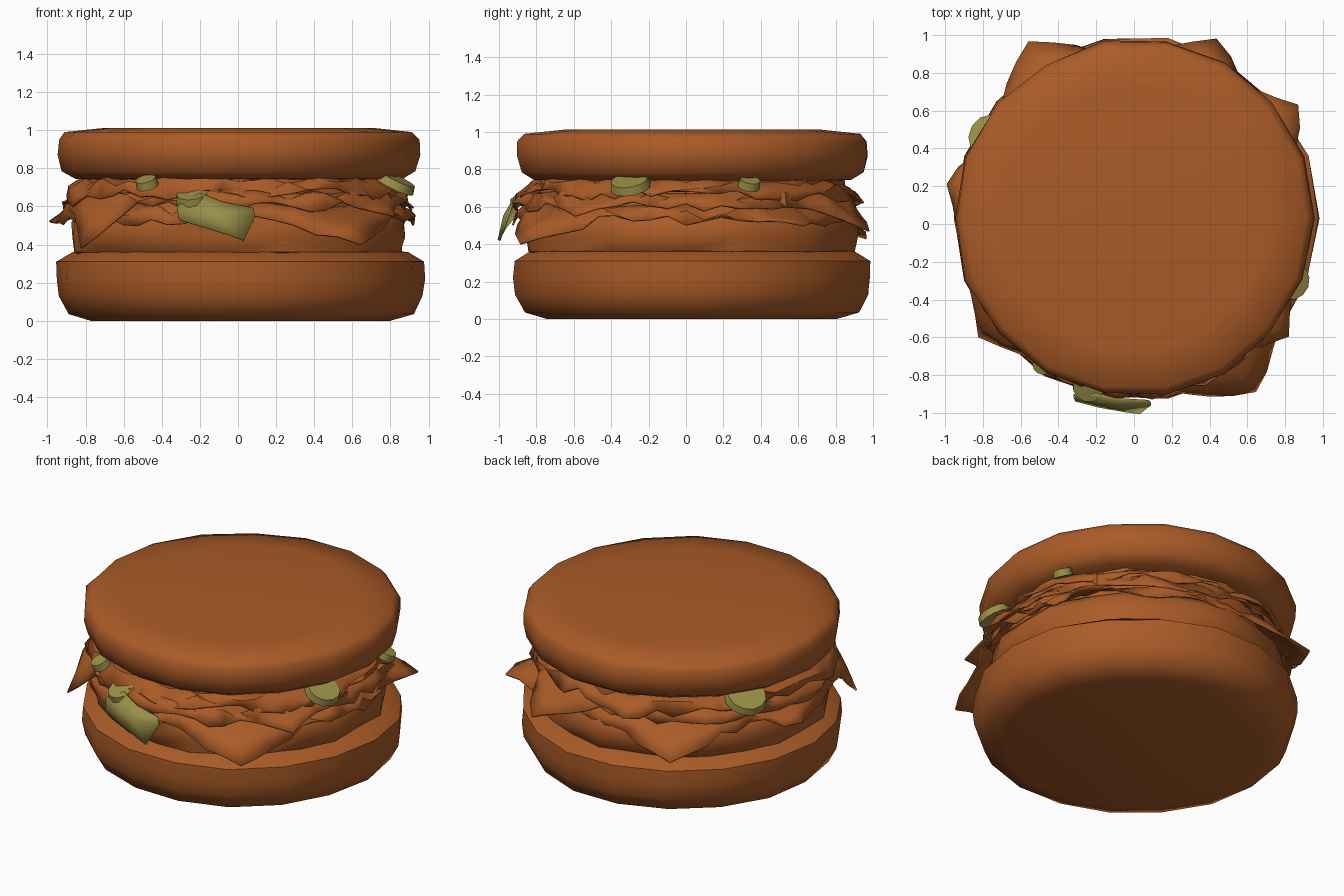
import bpy, bmesh, math, random
from mathutils import Vector

cube = bpy.data.objects.get("Cube")
if cube:
    bpy.data.objects.remove(cube, do_unlink=True)


def material(name, rgb):
    m = bpy.data.materials.new(name)
    m.use_nodes = True
    m.diffuse_color = (*rgb, 1)
    m.node_tree.nodes["Principled BSDF"].inputs["Base Color"].default_value = (*rgb, 1)
    return m


BROWN = material("toasted brown", (0.40, 0.105, 0.02))
GREEN = material("pickle green", (0.32, 0.28, 0.065))


def finish(name, bm, mat, angle=50, thickness=0):
    bmesh.ops.recalc_face_normals(bm, faces=bm.faces[:])
    mesh = bpy.data.meshes.new(name)
    bm.to_mesh(mesh)
    bm.free()
    obj = bpy.data.objects.new(name, mesh)
    bpy.context.collection.objects.link(obj)
    mesh.materials.append(mat)
    if thickness:
        solid = obj.modifiers.new("thickness", "SOLIDIFY")
        solid.thickness = thickness
        solid.offset = 0
    bpy.ops.object.select_all(action="DESELECT")
    bpy.context.view_layer.objects.active = obj
    obj.select_set(True)
    bpy.ops.object.shade_smooth_by_angle(angle=math.radians(angle))
    return obj


def bridge(bm, rings):
    for a, b in zip(rings, rings[1:]):
        for i in range(len(a)):
            j = (i + 1) % len(a)
            bm.faces.new((a[i], a[j], b[j], b[i]))


def lathe(name, profile, cx, cy, seed, wobble=0.01, segments=18):
    """Closed round layer with a slightly uneven, hand-made outline."""
    rng = random.Random(seed)
    bm = bmesh.new()
    bumps = [rng.uniform(-wobble, wobble) for _ in range(segments)]
    rings = []
    for r, z in profile:
        ring = []
        for i, bump in enumerate(bumps):
            a = math.tau * i / segments
            rr = r + bump + rng.uniform(-wobble, wobble) / 2
            ring.append(bm.verts.new((cx + rr * math.cos(a), cy + rr * math.sin(a), z)))
        rings.append(ring)
    bridge(bm, rings)
    bm.faces.new(rings[0])
    bm.faces.new(rings[-1])
    return finish(name, bm, BROWN)


def frill(name, z, radius, seed, flaps, steps=60):
    """Crumpled sheet whose rim is pulled out into pointed hanging flaps."""
    rng = random.Random(seed)
    bm = bmesh.new()
    # inner to outer: radius offset, height offset, jitter
    rows = [(-0.2, 0.03, 0.0), (-0.07, 0.025, 0.02), (-0.02, 0.0, 0.035), (0.01, -0.05, 0.035)]
    rings = []
    for k, (dr, dz, jitter) in enumerate(rows):
        ring = []
        pull = (0, 0.1, 0.5, 1)[k]
        for i in range(steps):
            a = math.tau * i / steps
            r = radius + dr + rng.uniform(-jitter, jitter) * 0.7
            h = z + dz + rng.uniform(-jitter, jitter)
            for x, y, tip_z, width in flaps:
                tip = round(math.atan2(y, x) / math.tau * steps) * math.tau / steps
                away = abs((a - tip + math.pi) % math.tau - math.pi)
                f = max(0, 1 - away / math.radians(width)) * pull
                r += (math.hypot(x, y) - r) * f
                h += (tip_z - h) * f
            ring.append(bm.verts.new((r * math.cos(a), r * math.sin(a), h)))
        rings.append(ring)
    bridge(bm, rings)
    bmesh.ops.triangulate(bm, faces=bm.faces[:])
    return finish(name, bm, BROWN, 40, 0.01)


# Bread
lathe("bottom_bun", [(0.78, 0), (0.90, 0.035), (0.95, 0.13), (0.963, 0.22),
                     (0.96, 0.31), (0.88, 0.36), (0.7, 0.38)], 0.01, 0.03, 2)
lathe("top_bun", [(0.7, 0.73), (0.86, 0.745), (0.925, 0.785), (0.945, 0.87),
                  (0.945, 0.95), (0.91, 0.99), (0.70, 1.012)], 0.005, 0.03, 5)

# Filling between the buns
lathe("patty", [(0.8, 0.32), (0.87, 0.36), (0.885, 0.44), (0.88, 0.52), (0.82, 0.58)],
      0, 0.02, 8, 0.018, 24)
lathe("filling_core", [(0.82, 0.54), (0.83, 0.66), (0.81, 0.76)], 0, 0.02, 9, 0.015, 24)

# Crumpled sheets, with the position and half-width of each flap
frill("lower_sheet", 0.58, 0.90, 11, [
    (0.61, -0.91, 0.40, 22), (-0.54, 0.975, 0.43, 20),
    (-0.98, 0.25, 0.52, 14), (0.89, 0.60, 0.50, 15)])
frill("middle_sheet", 0.65, 0.90, 12, [
    (0.41, 0.99, 0.47, 17), (-0.84, -0.57, 0.38, 14), (0.79, -0.63, 0.55, 12)])
frill("upper_sheet", 0.71, 0.885, 13, [(-0.2, 0.95, 0.62, 14), (-0.86, -0.3, 0.6, 14)])

# Large pickle slice hanging at the front
bm = bmesh.new()
outline = [(-0.32, 0.60), (-0.31, 0.53), (-0.18, 0.49), (-0.05, 0.45), (0.03, 0.42),
           (0.09, 0.55), (0.08, 0.59), (-0.08, 0.62), (-0.20, 0.67)]
rim = [bm.verts.new((x, -1.0 + (z - 0.42) * 0.35 + x * x * 0.3, z)) for x, z in outline]
middle = bm.verts.new((-0.1, -0.97, 0.55))
for i, v in enumerate(rim):
    bm.faces.new((v, rim[(i + 1) % len(rim)], middle))
finish("front_pickle", bm, GREEN, 60, 0.015)

# Small pickle slices peeking out under the top bun
for k, (x, y, size) in enumerate([(0.83, -0.30, 0.11), (0.84, 0.34, 0.06),
                                  (-0.48, -0.74, 0.06), (-0.76, 0.46, 0.13),
                                  (-0.24, -0.86, 0.09)]):
    bm = bmesh.new()
    bmesh.ops.create_cone(bm, cap_ends=True, segments=12, radius1=size, radius2=size * 0.9, depth=0.045)
    pickle = finish(f"pickle_slice_{k + 1}", bm, GREEN, 40)
    pickle.location = (x, y, 0.725 if k < 4 else 0.65)
    out = Vector((x, y, 0)).normalized()
    pickle.rotation_euler = Vector((out.x * 0.5, out.y * 0.5, 1)).to_track_quat("Z", "Y").to_euler()
